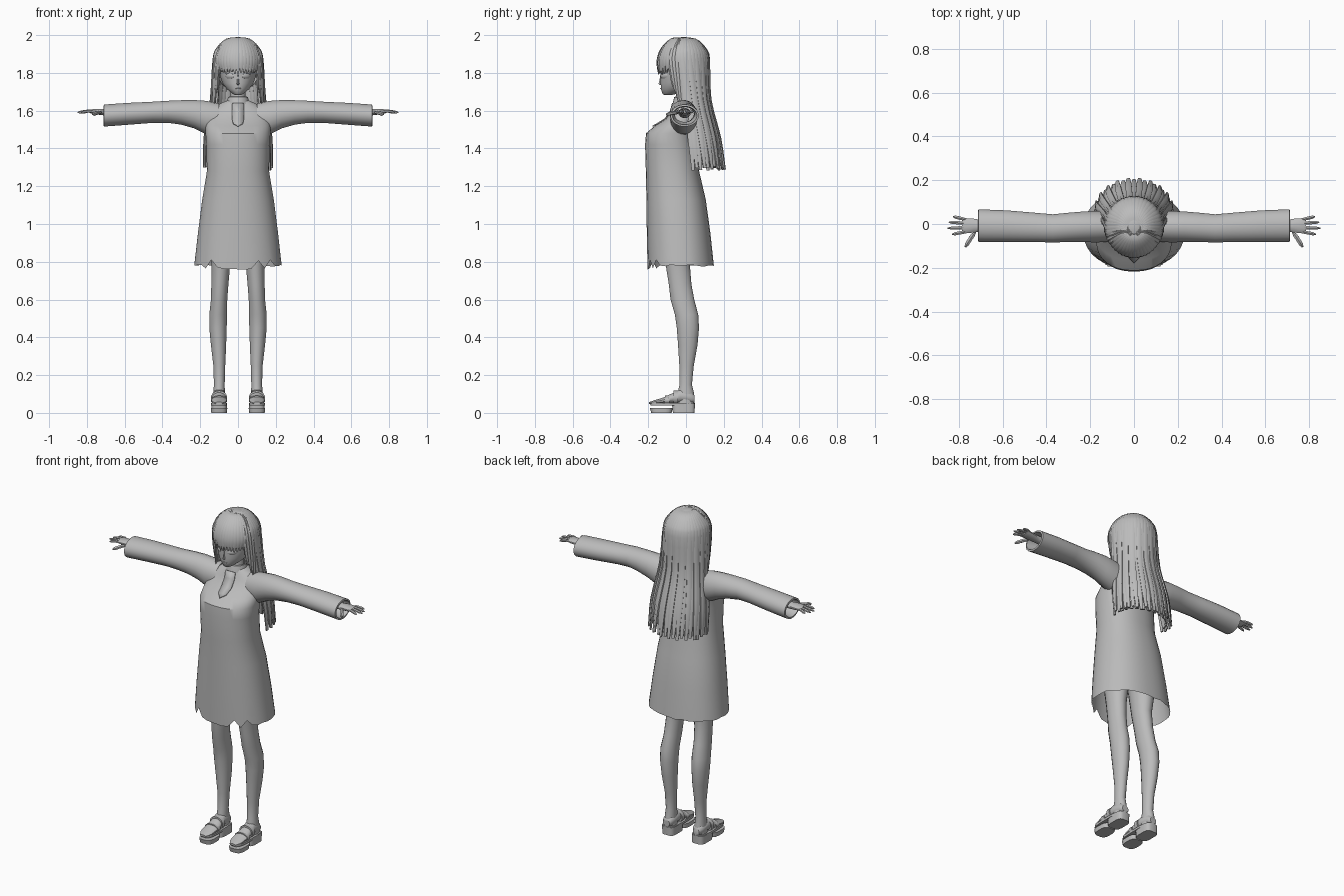
import bpy, bmesh, math, random
from mathutils import Vector as V

if "Cube" in bpy.data.objects:
    bpy.data.objects.remove(bpy.data.objects["Cube"])

random.seed(4)
grey = bpy.data.materials.new("plain grey")
grey.diffuse_color = (0.5, 0.5, 0.5, 1)
grey.use_nodes = True
grey.node_tree.nodes["Principled BSDF"].inputs["Base Color"].default_value = grey.diffuse_color


def finish(name, bm, mirror=False):
    bmesh.ops.recalc_face_normals(bm, faces=bm.faces)
    me = bpy.data.meshes.new(name)
    bm.to_mesh(me)
    bm.free()
    me.materials.append(grey)
    ob = bpy.data.objects.new(name, me)
    bpy.context.collection.objects.link(ob)
    if mirror:
        ob.modifiers.new("mirror", "MIRROR").use_mirror_merge = False
    return ob


def loft(bm, secs, n=12, power=2.0, ends=(True, True)):
    """Skin rounded sections given as (centre, half axis u, half axis v)."""
    rows = []
    for c, u, v in secs:
        row = []
        for i in range(n):
            a = 2 * math.pi * (i + 0.5) / n
            ca, sa = math.cos(a), math.sin(a)
            p = V(c) + V(u) * math.copysign(abs(ca) ** (2 / power), ca) \
                + V(v) * math.copysign(abs(sa) ** (2 / power), sa)
            row.append(bm.verts.new(p))
        rows.append(row)
    for r, s in zip(rows, rows[1:]):
        for i in range(n):
            j = (i + 1) % n
            bm.faces.new((r[i], r[j], s[j], s[i]))
    if ends[0]:
        bm.faces.new(rows[0][::-1])
    if ends[1]:
        bm.faces.new(rows[-1])
    return rows


def upright(rings):
    """Horizontal sections from (z, centre x, half width, front y, back y)."""
    return [((x, (f + b) / 2, z), (w, 0, 0), (0, (b - f) / 2, 0)) for z, x, w, f, b in rings]


def sideways(rings):
    """Sections across x from (x, bottom z, top z, front y, back y)."""
    return [((x, (f + b) / 2, (lo + hi) / 2), (0, (b - f) / 2, 0), (0, 0, (hi - lo) / 2))
            for x, lo, hi, f, b in rings]


def smooth_path(pts, k=3):
    p = [V(q) for q in pts]
    p = [2 * p[0] - p[1]] + p + [2 * p[-1] - p[-2]]
    out = []
    for a, b, c, d in zip(p, p[1:], p[2:], p[3:]):
        for i in range(k):
            t = i / k
            out.append(0.5 * (2 * b + (c - a) * t + (2 * a - 5 * b + 4 * c - d) * t * t
                              + (3 * b - a - 3 * c + d) * t ** 3))
    return out + [p[-2]]


def lock(bm, pts, side, width, thick, tip=0.35):
    """Flattened strand of hair or finger that tapers at both ends."""
    path = smooth_path(pts)
    side, secs, m = V(side), [], len(path) - 1
    for i, c in enumerate(path):
        t = i / m
        tan = (path[min(i + 1, m)] - path[max(i - 1, 0)]).normalized()
        nor = tan.cross(side).normalized()
        s = min(1, 0.25 + t * 2.5) * (1 if t < 0.85 else 1 - (1 - tip) * (t - 0.85) / 0.15)
        secs.append((c, side * width * s, nor * thick * s))
    loft(bm, secs, 6)


# Dress body with flared skirt
DRESS = [(1.655, 0, .055, -.055, .045), (1.635, 0, .10, -.062, .052), (1.60, 0, .15, -.078, .06),
         (1.56, 0, .168, -.105, .065), (1.52, 0, .172, -.165, .065), (1.48, 0, .172, -.212, .06),
         (1.42, 0, .168, -.217, .055), (1.28, 0, .165, -.213, .07), (1.13, 0, .19, -.21, .105),
         (.95, 0, .213, -.208, .13), (.78, 0, .232, -.204, .148)]
bm = bmesh.new()
rows = loft(bm, upright(DRESS), 36, 2.25, (False, False))
for i, v in enumerate(rows[-1]):          # torn hem
    v.co.z += random.choice((0, 0, .004, -.004))
    if v.co.y < -.15:
        v.co.z += -.022 if abs(v.co.x) < .07 else (.03 if i % 2 else -.015)
finish("dress", bm)

# Sleeves with an open cuff turned inward
bm = bmesh.new()
loft(bm, sideways([(.10, 1.47, 1.64, -.08, .055), (.17, 1.475, 1.653, -.085, .06), (.23, 1.505, 1.657, -.083, .058),
                   (.30, 1.525, 1.656, -.083, .052), (.37, 1.535, 1.653, -.085, .045), (.45, 1.535, 1.648, -.083, .052),
                   (.58, 1.525, 1.642, -.082, .063), (.71, 1.515, 1.633, -.082, .068),
                   (.712, 1.525, 1.623, -.072, .058), (.64, 1.54, 1.62, -.06, .045)]), 20, 2, (False, False))
finish("sleeve", bm, True)

# Wrist, palm, fingers and thumb
bm = bmesh.new()
loft(bm, sideways([(.55, 1.56, 1.615, -.04, .025), (.69, 1.572, 1.61, -.033, .018), (.73, 1.577, 1.61, -.04, .025),
                   (.77, 1.582, 1.608, -.044, .028), (.785, 1.587, 1.605, -.04, .025)]), 12)
for y, dy, x in ((-.035, -.012, .83), (-.016, -.003, .85), (.003, .005, .845), (.02, .014, .825)):
    lock(bm, [(.76, y, 1.596), (.79, y + dy * .4, 1.598), (x, y + dy, 1.59)], (0, 1, 0), .0085, .008, .4)
lock(bm, [(.72, -.03, 1.592), (.745, -.065, 1.588), (.77, -.105, 1.58)], (.86, .5, 0), .011, .010, .4)
finish("hand", bm, True)

# Neck and collar
bm = bmesh.new()
loft(bm, upright([(1.58, 0, .05, -.06, .04), (1.64, 0, .04, -.05, .03), (1.74, 0, .04, -.05, .035)]), 14)
finish("neck", bm)
bm = bmesh.new()
loft(bm, upright([(1.635, 0, .062, -.072, .05), (1.672, 0, .053, -.062, .045), (1.674, 0, .047, -.056, .039),
                  (1.645, 0, .047, -.056, .039)]), 18, 2, (False, False))
finish("collar", bm)

# Pointed placket lying on the chest
bm = bmesh.new()
strip = [(.032, -.074, 1.64), (.032, -.084, 1.60), (.032, -.112, 1.56), (.026, -.152, 1.535), (.0, -.178, 1.52)]
for (w, y, z), (w2, y2, z2) in zip(strip, strip[1:]):
    bm.faces.new([bm.verts.new(p) for p in ((-w, y, z), (w, y, z), (w2, y2, z2), (-w2, y2, z2))])
bmesh.ops.remove_doubles(bm, verts=bm.verts, dist=.0005)
finish("placket", bm).modifiers.new("cloth", "SOLIDIFY").thickness = .006

# Head with a small pointed chin
bm = bmesh.new()
loft(bm, upright([(1.682, 0, .014, -.115, -.085), (1.69, 0, .03, -.125, -.04), (1.715, 0, .06, -.133, .02),
                  (1.745, 0, .082, -.135, .07), (1.78, 0, .095, -.135, .10), (1.82, 0, .104, -.135, .115),
                  (1.87, 0, .108, -.132, .115), (1.92, 0, .095, -.11, .10), (1.96, 0, .06, -.07, .06)]), 24)
finish("head", bm)

# Nose, lips and eyes
bm = bmesh.new()
loft(bm, upright([(1.735, 0, .004, -.137, -.12), (1.742, 0, .008, -.147, -.12), (1.755, 0, .005, -.143, -.12),
                  (1.79, 0, .003, -.136, -.12)]), 8)
finish("nose", bm)
bm = bmesh.new()
loft(bm, sideways([(-.018, 1.716, 1.719, -.131, -.12), (0, 1.713, 1.721, -.137, -.12),
                   (.018, 1.716, 1.719, -.131, -.12)]), 8)
finish("lips", bm)
bm = bmesh.new()
loft(bm, sideways([(.022, 1.778, 1.79, -.136, -.12), (.035, 1.768, 1.80, -.133, -.11), (.055, 1.768, 1.80, -.119, -.10),
                   (.07, 1.782, 1.795, -.10, -.08)]), 10)
finish("eye", bm, True)

# Scalp under the hair, opened at the face
bm = bmesh.new()
bmesh.ops.create_uvsphere(bm, u_segments=28, v_segments=18, radius=1)
for v in bm.verts:
    v.co = V((v.co.x * .122, -.012 + v.co.y * .13, 1.845 + v.co.z * .145))
bmesh.ops.delete(bm, geom=[f for f in bm.faces if f.calc_center_median().z < 1.83
                           and f.calc_center_median().y < -.03], context="FACES")
finish("scalp", bm)


def crown_points(a):
    """Points running from the crown over the skull, a = 0 at the back."""
    s, c = math.sin(a), math.cos(a)
    pts = [(.012 * s, -.035 + .012 * c, 1.985)]
    for el in (62, 35, 10):
        k, h = math.cos(math.radians(el)), math.sin(math.radians(el))
        pts.append((.127 * s * k, -.014 + .134 * c * k, 1.845 + .147 * h))
    return pts, s, c


# Long back hair falling to the waist
bm = bmesh.new()
for i in range(25):
    a = math.radians(-100 + 200 * i / 24)
    pts, s, c = crown_points(a)
    lift = (i % 2) * .007
    end = 1.283 + random.uniform(0, .02)
    pts += [((.132 + lift) * s, .015 + (.104 + lift) * c, 1.66), ((.165 + lift) * s, .045 + (.125 + lift) * c, 1.46),
            ((.172 + lift) * s, .062 + (.138 + lift) * c, end)]
    lock(bm, pts, (c, -s, 0), .0165, .010, .55)
finish("back_hair", bm)

# Inner layer of back hair
bm = bmesh.new()
for i in range(13):
    a = math.radians(-85 + 170 * i / 12)
    s, c = math.sin(a), math.cos(a)
    lock(bm, [(.10 * s, .01 + .09 * c, 1.80), (.115 * s, .02 + .08 * c, 1.62), (.145 * s, .055 + .09 * c, 1.45),
              (.15 * s, .07 + .105 * c, 1.30)], (c, -s, 0), .024, .010, .5)
finish("inner_hair", bm)

# Fringe over the forehead
bm = bmesh.new()
for i in range(15):
    a = math.radians(180 - 58 + 116 * i / 14)
    pts, s, c = crown_points(a)
    pts.append((.112 * s, -.02 + .125 * c, 1.795 + random.uniform(-.008, .012)))
    lock(bm, pts, (c, -s, 0), .0145, .009, .25)
finish("fringe", bm)

# Side locks framing the face
bm = bmesh.new()
for deg, end in ((101, 1.60), (108, 1.63), (115, 1.655), (122, 1.70)):
    pts, s, c = crown_points(math.radians(deg))
    pts += [(.13 * s, -.01 + .11 * c, 1.76), (.132 * s, .0 + .10 * c, end)]
    lock(bm, pts, (c, -s, 0), .014, .009, .3)
finish("side_lock", bm, True)

# Legs
bm = bmesh.new()
loft(bm, upright([(1.10, .088, .082, -.13, .06), (.95, .09, .07, -.13, .045), (.78, .091, .05, -.108, .022),
                  (.68, .096, .046, -.092, .03), (.60, .10, .044, -.083, .045), (.52, .105, .048, -.06, .066),
                  (.45, .106, .047, -.05, .07), (.36, .103, .041, -.043, .062), (.25, .099, .032, -.036, .042),
                  (.15, .099, .029, -.034, .032), (.11, .10, .031, -.045, .042), (.05, .10, .032, -.05, .045)]), 16)
finish("leg", bm, True)

# Feet sloping down to the toes
bm = bmesh.new()
loft(bm, [((.10, y, z), (w, 0, 0), (0, 0, h)) for y, z, w, h in
          ((.046, .072, .022, .02), (.03, .08, .033, .032), (-.03, .09, .036, .038), (-.07, .078, .038, .028),
           (-.12, .064, .042, .018), (-.165, .056, .038, .012), (-.195, .052, .02, .006))], 12)
finish("foot", bm, True)

# Shoe straps
bm = bmesh.new()
for y, z, h in ((-.055, .08, .038), (-.10, .066, .026)):
    loft(bm, [((.10, y + d, z), (.044, 0, 0), (0, 0, h)) for d in (-.012, .012)], 14)
finish("shoe_strap", bm, True)

# Platform soles: thin front block, taller heel and footbed
bm = bmesh.new()
loft(bm, upright([(0, .10, .042, -.185, -.075), (.027, .10, .044, -.192, -.07)]), 16, 3.2)
loft(bm, upright([(0, .10, .041, -.07, .046), (.05, .10, .041, -.075, .048)]), 16, 4)
loft(bm, upright([(.04, .10, .043, -.19, .048), (.053, .10, .043, -.192, .048)]), 16, 3.2)
finish("sole", bm, True)

# Smooth shading with sharp creases kept
bpy.ops.object.select_all(action="DESELECT")
for ob in bpy.context.scene.objects:
    ob.select_set(True)
    bpy.context.view_layer.objects.active = ob
bpy.ops.object.shade_smooth_by_angle(angle=math.radians(40))
